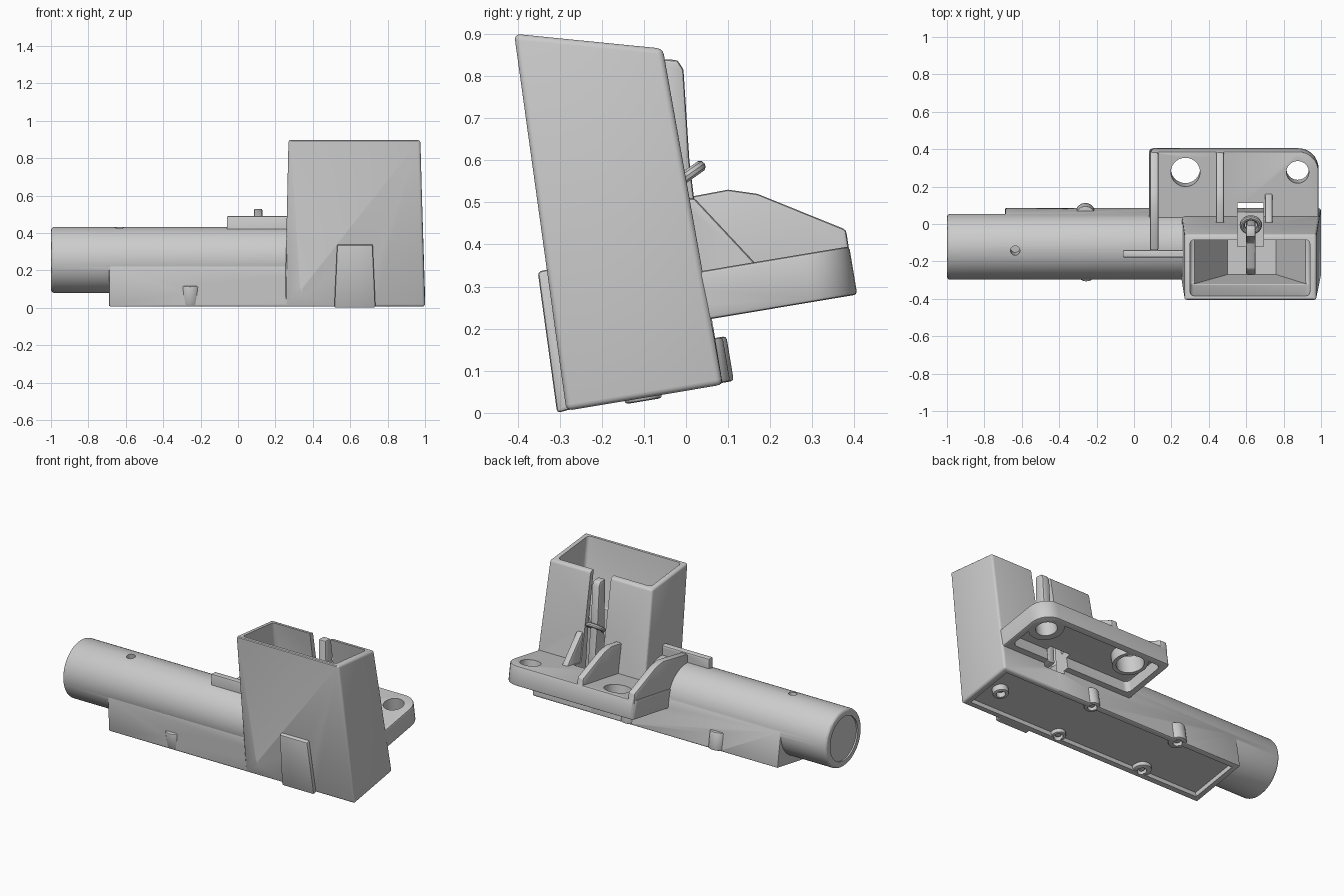
import bpy, bmesh
from math import sin, cos, pi, radians
from mathutils import Vector, Matrix

if "Cube" in bpy.data.objects:
    bpy.data.objects.remove(bpy.data.objects["Cube"])

# The body leans 9.5 degrees: local (x, u, v) runs along the tilted base plane
TILT = Matrix.Translation((0, -0.28, 0.01)) @ Matrix.Rotation(radians(9.5), 4, 'X')


def tilt(ring):
    return [TILT @ Vector(p) for p in ring]


def apply(ob, mod):
    bpy.context.view_layer.objects.active = ob
    bpy.ops.object.modifier_apply(modifier=mod.name)


def loft(name, a, b, bevel=0.0, segs=2):
    """Solid between two matching rings of points."""
    n = len(a)
    bm = bmesh.new()
    va = [bm.verts.new(p) for p in a]
    vb = [bm.verts.new(p) for p in b]
    bm.faces.new(va)
    bm.faces.new(vb)
    for i in range(n):
        j = (i + 1) % n
        bm.faces.new((va[i], va[j], vb[j], vb[i]))
    bmesh.ops.recalc_face_normals(bm, faces=bm.faces)
    if bm.calc_volume(signed=True) < 0:
        bmesh.ops.reverse_faces(bm, faces=bm.faces)
    me = bpy.data.meshes.new(name)
    bm.to_mesh(me)
    bm.free()
    ob = bpy.data.objects.new(name, me)
    bpy.context.collection.objects.link(ob)
    if bevel:
        m = ob.modifiers.new("bevel", 'BEVEL')
        m.width, m.segments = bevel, segs
        m.limit_method, m.angle_limit = 'ANGLE', radians(30)
        apply(ob, m)
    apply(ob, ob.modifiers.new("tri", 'TRIANGULATE'))
    return ob


def combine(ob, other, op):
    m = ob.modifiers.new("bool", 'BOOLEAN')
    m.object, m.operation, m.solver = other, op, 'MANIFOLD'
    apply(ob, m)
    bpy.data.objects.remove(other)


def prism(name, prof, x0, x1, bevel=0.0):
    return loft(name, [(x0, y, z) for y, z in prof], [(x1, y, z) for y, z in prof], bevel)


def rect(x0, x1, y0, y1, z):
    return [(x0, y0, z), (x1, y0, z), (x1, y1, z), (x0, y1, z)]


def post(name, x, u, v0, v1, r, bevel=0.0):
    ring = lambda v: tilt([(x + r * cos(2 * pi * i / 40), u + r * sin(2 * pi * i / 40), v)
                           for i in range(40)])
    return loft(name, ring(v0), ring(v1), bevel)


def rounded(x0, x1, u0, u1, radii, v):
    """Rounded rectangle in the tilted frame, radii from lower left, anticlockwise."""
    pts = []
    corners = [(x0, u0, 1, 1), (x1, u0, -1, 1), (x1, u1, -1, -1), (x0, u1, 1, -1)]
    for k, ((cx, cu, sx, su), r) in enumerate(zip(corners, radii)):
        for i in range(9):
            t = pi + k * pi / 2 + i * pi / 16
            pts.append((cx + sx * r + r * cos(t), cu + su * r + r * sin(t), v))
    return tilt(pts)


# Round barrel
def disc(x, r):
    return [(x, -0.122 + r * cos(2 * pi * i / 72), 0.256 + r * sin(2 * pi * i / 72))
            for i in range(72)]


body = loft("launcher_body", disc(-1, 0.176), disc(0.5, 0.176), 0.018, 3)
combine(body, loft("end_recess", disc(-1.1, 0.135), disc(-0.99, 0.135)), 'DIFFERENCE')
combine(body, post("pin_hole", -0.635, 0.205, 0.3, 0.6, 0.025), 'DIFFERENCE')

# Lower housing under the barrel
combine(body, prism("housing", [(-0.284, 0.006), (0.087, 0.068), (0.0516, 0.284),
                                (-0.295, 0.227)], -0.69, 0.6, 0.008), 'UNION')

# Tall tapered hopper
combine(body, loft("hopper",
                   [(0.25, -0.284, 0.005), (1, -0.284, 0.005), (1, 0.087, 0.067), (0.25, 0.087, 0.067)],
                   [(0.27, -0.408, 0.9), (0.975, -0.408, 0.9), (0.975, -0.055, 0.865),
                    (0.27, -0.055, 0.865)], 0.014, 3), 'UNION')

# Mounting flange, hollow underneath, with two ring bosses
R = [0.01, 0.01, 0.11, 0.025]
flange = loft("flange", rounded(0.08, 0.987, 0.2, 0.722, R, 0.154),
              rounded(0.08, 0.987, 0.2, 0.722, R, 0.27), 0.008)
P = [0.03, 0.03, 0.08, 0.03]
combine(flange, loft("pocket", rounded(0.12, 0.95, 0.405, 0.685, P, 0.1),
                     rounded(0.12, 0.95, 0.405, 0.685, P, 0.225)), 'DIFFERENCE')
HOLES = [(0.275, 0.078), (0.875, 0.06)]
for x, r in HOLES:
    combine(flange, post("ring_boss", x, 0.61, 0.158, 0.26, 0.1), 'UNION')
for x, r in HOLES:
    combine(flange, post("bolt_hole", x, 0.61, 0.05, 0.4, r), 'DIFFERENCE')
combine(body, flange, 'UNION')

# Side wall, middle rib, gusset and barrel ridge
WALL = [(0.02, 0.515), (0.1, 0.53), (0.17, 0.52), (0.38, 0.435), (0.39, 0.37), (0.1, 0.3)]
ribs = [
    ("side_wall", [(-0.14, 0.3), (-0.14, 0.485)] + WALL, 0.085, 0.13),
    ("middle_rib", [(-0.02, 0.3), (-0.02, 0.51)] + WALL, 0.438, 0.48),
    ("gusset", [(-0.02, 0.3), (-0.02, 0.51), (0.02, 0.51), (0.165, 0.355), (0.16, 0.32)],
     0.7, 0.74),
    ("barrel_ridge", [(-0.18, 0.4), (-0.18, 0.49), (-0.14, 0.49), (-0.14, 0.4)], -0.06, 0.3),
]
for name, prof, x0, x1 in ribs:
    combine(body, prism(name, prof, x0, x1, 0.008), 'UNION')

# Front catch cover
combine(body, loft("front_catch",
                   [(0.515, -0.306, 0), (0.735, -0.306, 0), (0.735, -0.26, 0.012), (0.515, -0.26, 0.012)],
                   [(0.53, -0.352, 0.335), (0.72, -0.352, 0.335), (0.72, -0.31, 0.345),
                    (0.53, -0.31, 0.345)], 0.008), 'UNION')

# Hopper cavity, funnel floor and rear slot
combine(body, loft("cavity", rect(0.3, 0.94, -0.392, -0.098, 0.95),
                   rect(0.3, 0.94, -0.325, -0.025, 0.5), 0.02, 3), 'DIFFERENCE')
combine(body, loft("funnel", rect(0.305, 0.935, -0.325, -0.03, 0.53),
                   rect(0.5, 0.76, -0.27, 0.0, 0.22)), 'DIFFERENCE')
combine(body, loft("rear_slot", rect(0.553, 0.693, -0.12, 0.112, 0.2),
                   rect(0.553, 0.693, -0.12, 0.112, 0.97)), 'DIFFERENCE')

# Recessed base plate and its screw bosses
combine(body, loft("base_recess", tilt(rect(-0.655, 0.96, 0.03, 0.34, -0.1)),
                   tilt(rect(-0.655, 0.96, 0.03, 0.34, 0.025))), 'DIFFERENCE')
BOSSES = [(-0.255, 0.045, 0.002, 0.055), (0.34, 0.04, 0.002, 0.043),
          (-0.26, 0.347, 0.0, 0.052), (0.35, 0.345, 0.0, 0.045), (0.87, 0.18, -0.012, 0.045)]
for x, u, v0, r in BOSSES:
    combine(body, post("screw_boss", x, u, v0, 0.108, r, 0.008), 'UNION')
for x, u, v0, r in BOSSES:
    combine(body, post("screw_hole", x, u, -0.1, 0.03, 0.026), 'DIFFERENCE')
    post("screw", x, u, 0.012, 0.04, 0.018, 0.004)

# Lever standing in the slot, with its spring ring
prism("lever", [(-0.07, 0.84), (-0.02, 0.838), (-0.006, 0.815), (0.008, 0.6), (0.03, 0.42),
                (0.04, 0.26), (-0.22, 0.24), (-0.275, 0.28), (-0.24, 0.33), (-0.1, 0.37),
                (-0.06, 0.5)], 0.6, 0.65, 0.008)
bpy.ops.mesh.primitive_torus_add(location=(0.625, -0.005, 0.558), rotation=(radians(35), 0, 0),
                                 major_radius=0.046, minor_radius=0.014,
                                 major_segments=32, minor_segments=10)
bpy.context.object.name = "spring_ring"

# Smooth shading with sharp edges kept
bpy.ops.object.select_all(action='SELECT')
bpy.context.view_layer.objects.active = body
bpy.ops.object.shade_smooth_by_angle(angle=radians(30))
